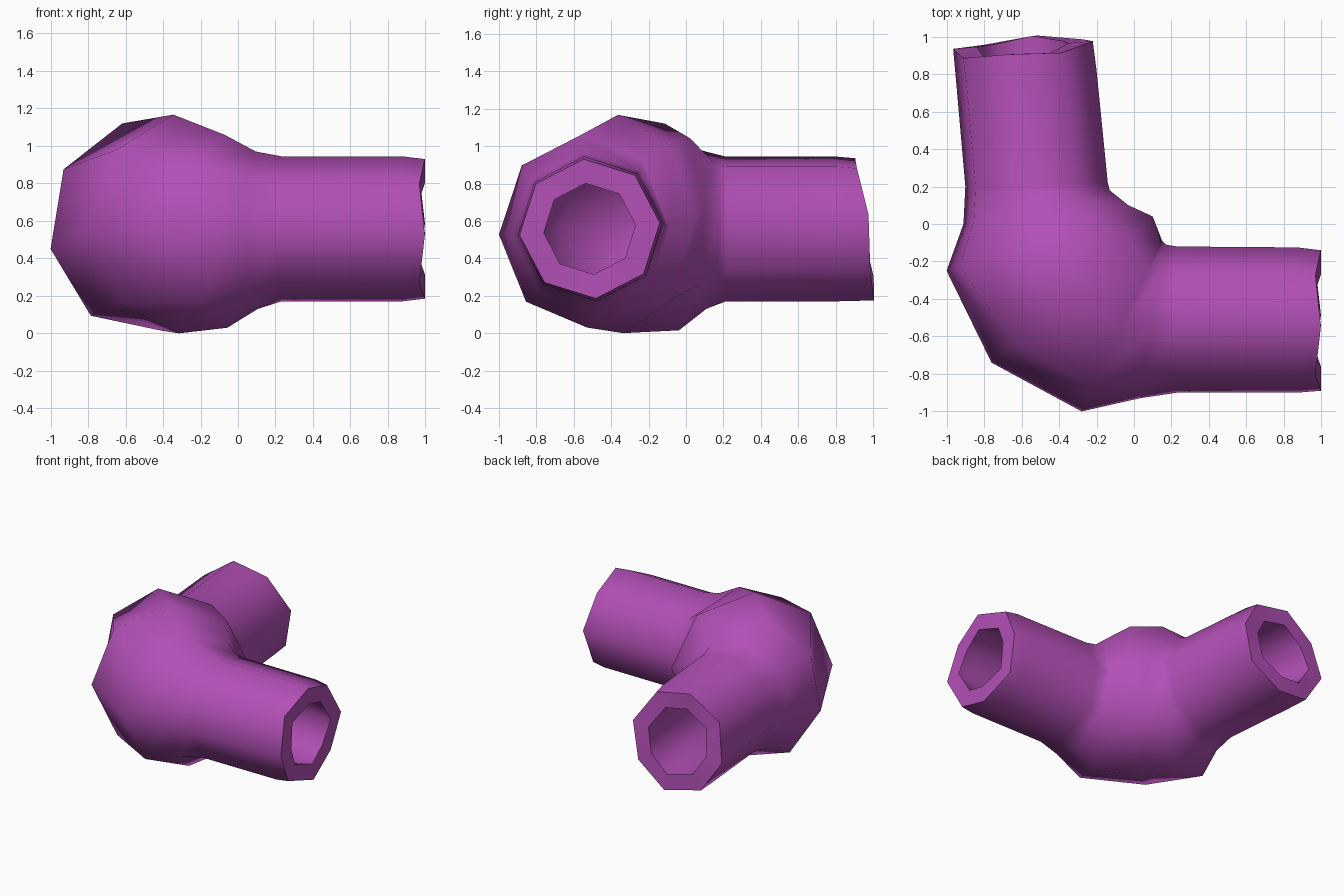
import bpy, bmesh, math
from mathutils import Vector

if "Cube" in bpy.data.objects:
    bpy.data.objects.remove(bpy.data.objects["Cube"])

SIDES = 8
WALL = 0.13

# Stations along the bend: inner-corner xy, outer-corner xy, z low, z high, twist in degrees
STATIONS = [
    ((0.985, -0.14), (0.985, -0.89), 0.185, 0.93, 5),
    ((0.87, -0.125), (0.87, -0.90), 0.17, 0.945, 5),
    ((0.23, -0.12), (0.23, -0.90), 0.17, 0.945, 5),
    ((0.17, -0.11), (0.03, -0.93), 0.13, 0.97, 4),
    ((0.15, -0.09), (-0.28, -1.0), 0.03, 1.06, 2),
    ((0.10, 0.04), (-0.76, -0.74), 0.0, 1.167, 2),
    ((-0.03, 0.10), (-1.0, -0.25), 0.015, 1.12, 12),
    ((-0.13, 0.18), (-0.91, 0.0), 0.13, 0.98, 12),
    ((-0.14, 0.22), (-0.90, 0.20), 0.17, 0.945, 12),
    ((-0.20, 0.82), (-0.95, 0.77), 0.17, 0.945, 12),
    ((-0.22, 0.98), (-0.965, 0.92), 0.175, 0.935, 12),
]


def ring(bm, index, inset):
    """Eight-sided cross-section, shrunk by the wall thickness for the hollow inside."""
    inner, outer, low, high, twist = STATIONS[index]
    a, b = Vector((*inner, 0)), Vector((*outer, 0))
    centre = (a + b) / 2
    centre.z = (low + high) / 2
    axis = (a - b).normalized()
    turn = math.radians(twist)
    wide = (a - b).length / 2 / math.cos(turn) - inset
    tall = (high - low) / 2 / math.cos(turn) - inset
    verts = []
    for i in range(SIDES):
        t = turn + i * math.tau / SIDES
        p = centre + axis * wide * math.cos(t) + Vector((0, 0, tall * math.sin(t)))
        if index == 0:                          # scalloped side mouth
            p.x += 0.012 if i % 2 == 0 else -0.017
        if index == len(STATIONS) - 1:          # slanted rear mouth
            p.y += (0.005 if i % 2 == 0 else -0.015) - 0.045 * math.sin(t)
        verts.append(bm.verts.new(p))
    return verts


def bridge(bm, r1, r2):
    for i in range(SIDES):
        j = (i + 1) % SIDES
        bm.faces.new((r1[i], r1[j], r2[j], r2[i]))


# Closed wall: outside along the bend, then back through the hollow inside
bm = bmesh.new()
n = len(STATIONS)
loops = [ring(bm, i, 0) for i in range(n)]
loops += [ring(bm, i, WALL) for i in reversed(range(n))]
for k, loop in enumerate(loops):
    bridge(bm, loop, loops[(k + 1) % len(loops)])
bmesh.ops.recalc_face_normals(bm, faces=bm.faces)
mesh = bpy.data.meshes.new("elbow_pipe")
bm.to_mesh(mesh)
bm.free()
elbow = bpy.data.objects.new("elbow_pipe", mesh)
bpy.context.collection.objects.link(elbow)

# Purple finish
mat = bpy.data.materials.new("purple")
mat.diffuse_color = (0.45, 0.08, 0.47, 1)
mat.use_nodes = True
mat.node_tree.nodes["Principled BSDF"].inputs["Base Color"].default_value = mat.diffuse_color
mesh.materials.append(mat)

# Smooth walls, sharp mouths
bpy.context.view_layer.objects.active = elbow
elbow.select_set(True)
bpy.ops.object.shade_smooth_by_angle(angle=math.radians(60))
